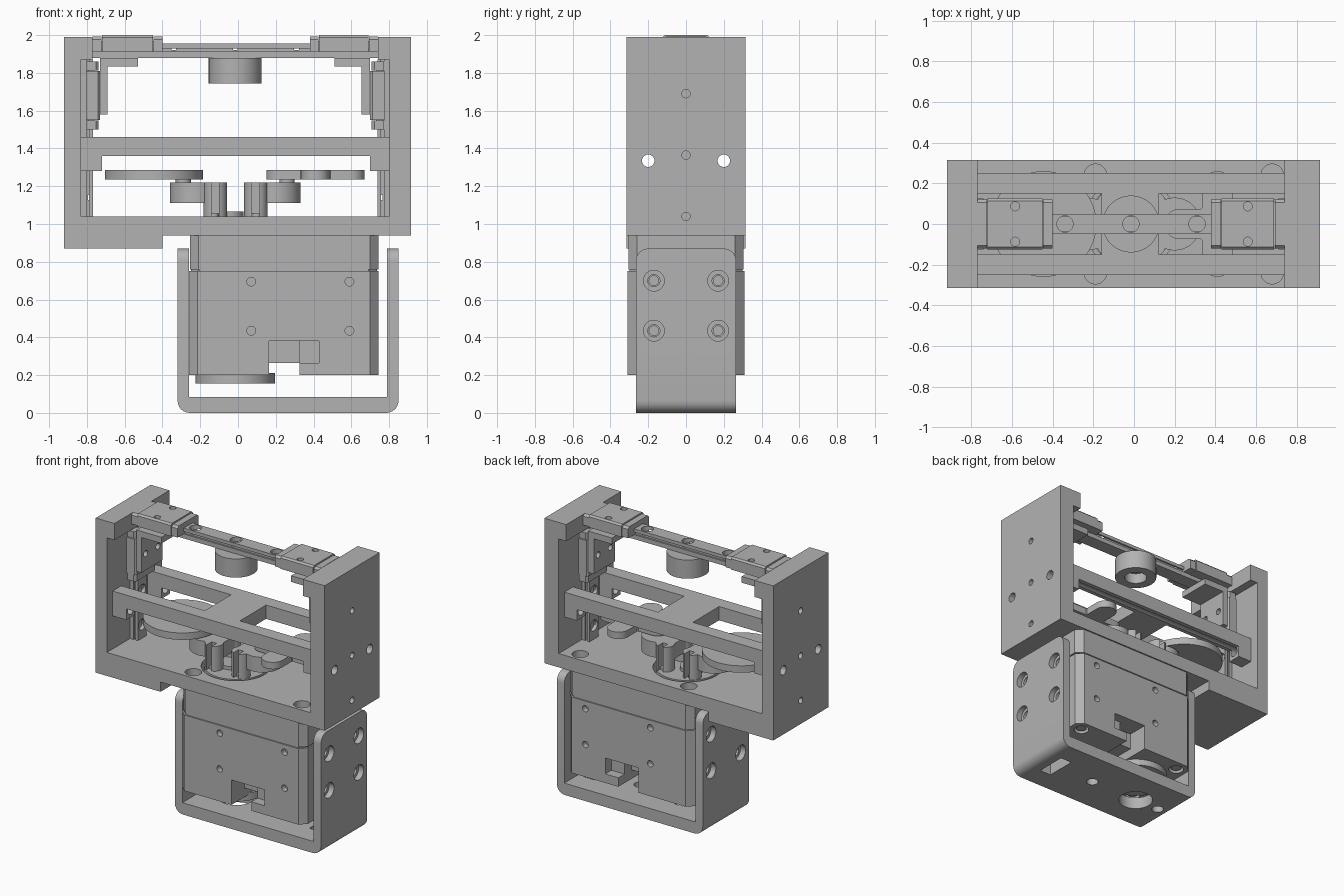
import bpy, bmesh, math
from mathutils import Matrix, Vector

if "Cube" in bpy.data.objects:
    bpy.data.objects.remove(bpy.data.objects["Cube"], do_unlink=True)

grey = bpy.data.materials.new("machined grey")
grey.use_nodes = True
grey.diffuse_color = (0.45, 0.45, 0.45, 1)
grey.node_tree.nodes["Principled BSDF"].inputs["Base Color"].default_value = grey.diffuse_color


def make(name, bm):
    mesh = bpy.data.meshes.new(name)
    bm.to_mesh(mesh)
    bm.free()
    mesh.materials.append(grey)
    ob = bpy.data.objects.new(name, mesh)
    bpy.context.collection.objects.link(ob)
    return ob


def box(name, x, y, z, bevel=0, rule=None, segments=1):
    """Box from (min, max) pairs, with the edges chosen by rule bevelled."""
    bm = bmesh.new()
    bmesh.ops.create_cube(bm, size=1)
    for v in bm.verts:
        v.co = Vector([a[0] if c < 0 else a[1] for a, c in zip((x, y, z), v.co)])
    if bevel:
        edges = [e for e in bm.edges if rule(e.verts[0].co, e.verts[1].co)]
        bmesh.ops.bevel(bm, geom=edges, offset=bevel, segments=segments,
                        profile=0.5, affect='EDGES')
    return make(name, bm)


def cyl(name, axis, center, r, span, sides=40):
    """Cylinder along an axis; center gives the other two coordinates."""
    bm = bmesh.new()
    bmesh.ops.create_cone(bm, cap_ends=True, segments=sides, radius1=r, radius2=r,
                          depth=span[1] - span[0])
    mid = (span[0] + span[1]) / 2
    if axis == 'x':
        m = Matrix.Translation((mid, *center)) @ Matrix.Rotation(math.pi / 2, 4, 'Y')
    elif axis == 'y':
        m = Matrix.Translation((center[0], mid, center[1])) @ Matrix.Rotation(math.pi / 2, 4, 'X')
    else:
        m = Matrix.Translation((*center, mid))
    bm.transform(m)
    return make(name, bm)


def combine(target, others, op='DIFFERENCE'):
    for c in others:
        mod = target.modifiers.new("bool", 'BOOLEAN')
        mod.object, mod.operation, mod.solver = c, op, 'EXACT'
        with bpy.context.temp_override(object=target, active_object=target):
            bpy.ops.object.modifier_apply(modifier=mod.name)
        bpy.data.objects.remove(c, do_unlink=True)
    return target


def holes(axis, points, r, span):
    return [cyl("cutter", axis, p, r, span) for p in points]


def vertical(a, b):
    return abs(a.z - b.z) > 0.01


# Outer frame with inward lips, stepped foot and bolt holes
frame = box("frame", (-.92, .915), (-.315, .315), (.87, 1.99))
bolts = [(x, y) for x in (-.19, .68) for y in (-.24, .24)]
side_bolts = [(-.2, 1.335), (.2, 1.335)]
combine(frame, [
    box("cutter", (-.83, .80), (-1, 1), (1.04, 1.87)),
    box("cutter", (-.77, .74), (-1, 1), (1.8, 2.2)),
    box("cutter", (-.4, 1), (-1, 1), (.5, .94)),
    cyl("cutter", 'z', (-.015, 0), .23, (.8, 1.2)),
    *holes('z', bolts, .055, (.98, 1.2)),
    *holes('x', side_bolts, .033, (-1, 1)),
    *holes('x', [(0, 1.69), (0, 1.365), (0, 1.04)], .022, (.88, 1)),
    *holes('x', [(0, 1.69), (0, 1.365), (0, 1.04)], .022, (-1, -.89))])

# H-shaped middle plate with legs at its ends
plate = box("middle_plate", (-.83, .80), (-.25, .25), (1.28, 1.46))
combine(plate, [
    box("cutter", (-.72, .70), (-1, 1), (1, 1.36)),
    box("cutter", (-1, -.16), (-.15, .15), (1, 2)),
    box("cutter", (.12, 1), (-.15, .15), (1, 2)),
    *holes('x', side_bolts, .033, (-1, 1))])


def slide(name, matrix, length, carriages, height, rail_holes):
    """Rail lying along local x on z = 0, carrying blocks at the given spans."""
    low = height * .25
    rail = box(name + "_rail", (0, length), (-.05, .05), (0, height * .62))
    grooves = [box("cutter", (-1, 3), (s * .05 - .012, s * .05 + .012),
                   (height * .27, height * .42)) for s in (-1, 1)]
    combine(rail, grooves + holes('z', [(h, 0) for h in rail_holes], .04, (height * .35, 1)))
    parts = [rail]
    for a, b in carriages:
        block = box(name + "_carriage", (a + .05, b - .05), (-.125, .125), (low, height),
                    .012, lambda p, q: abs(p.x - q.x) > .01 and p.z > low + .01)
        mid = (a + b) / 2
        combine(block, holes('z', [(mid, -.087), (mid, .087)], .022, (height * .6, 1)))
        parts.append(block)
        for s, e in ((a, a + .047), (b - .047, b)):
            parts.append(box(name + "_end_cap", (s, e), (-.12, .12), (low + .003, height - .008),
                             .015, lambda p, q: abs(p.x - q.x) > .01 and p.z > low + .01))
        parts.append(box(name + "_carriage_core", (a + .04, b - .04), (-.11, .11),
                         (low + .01, height - .03)))
    for p in parts:
        p.data.transform(matrix)


# Top slide and the two upright slides
slide("top", Matrix.Translation((-.77, 0, 1.88)), 1.51, [(0, .37), (1.15, 1.51)], .12,
      (.43, .755, 1.08))
up_left = Matrix(((0, 0, 1, -.83), (0, -1, 0, 0), (1, 0, 0, 1.04), (0, 0, 0, 1)))
up_right = Matrix(((0, 0, -1, .80), (0, 1, 0, 0), (1, 0, 0, 1.04), (0, 0, 0, 1)))
for name, m in (("left_upright", up_right), ("right_upright", up_left)):
    slide(name, m, .83, [(.46, .82)], .1, (.1, .35))

# Angle brackets joining the upright carriages to the top rail
for name, wall, foot, end in (("right", -.73, -.69, -.53), ("left", .70, .655, .51)):
    span = sorted((wall, foot))
    angle = box(name + "_angle_bracket", span, (-.12, .12), (1.58, 1.88))
    combine(angle, [box("flange", sorted((wall, end)), (-.12, .12), (1.835, 1.88))], 'UNION')
    combine(angle, holes('x', [(-.07, 1.7), (.07, 1.7)], .022, (span[0] - .1, span[1] + .1)))

# Ring hanging from the top rail
ring = cyl("hanging_ring", 'z', (-.015, 0), .14, (1.745, 1.88), 64)
combine(ring, [cyl("cutter", 'z', (-.015, 0), .075, (1.6, 1.82)),
               cyl("cutter", 'z', (-.015, 0), .03, (1.6, 1.86))])

# Round plate and cross-shaped horn above the base
cyl("round_plate", 'z', (-.445, 0), .26, (1.235, 1.285), 64)
horn = cyl("cross_horn", 'z', (.41, 0), .11, (1.235, 1.285))
arms = [box("arm", (.225, .595), (-.075, .075), (1.235, 1.285)),
        box("arm", (.335, .485), (-.185, .185), (1.235, 1.285))]
tips = [(.225, 0), (.595, 0), (.41, -.185), (.41, .185)]
combine(horn, arms + [cyl("tip", 'z', t, .075, (1.235, 1.285)) for t in tips], 'UNION')

# Cranks: a round head beside a pair of notched posts
for name, head, post, s in (("right", -.23, -.12, 1), ("left", .20, .095, -1)):
    cyl(name + "_crank_head", 'z', (head, 0), .13, (1.11, 1.22), 48)
    for y in (-.1, .1):
        leg = cyl(name + "_crank_post", 'z', (post, y), .062, (1.03, 1.22), 32)
        combine(leg, [box("cutter", (post - .02, post + .02),
                          sorted((y, y * 2)), (1.0, 1.3))])
    box(name + "_crank_web", (post - .05, post + .05), (-.1, .1), (1.11, 1.22))
    cyl(name + "_crank_pin", 'z', (head + s * -.06, 0), .04, (1.11, 1.26), 24)

# Drive hub seated in the base opening
cyl("drive_hub", 'z', (-.015, 0), .21, (.92, 1.04), 64)
cyl("hub_boss", 'z', (-.055, 0), .085, (1.03, 1.065))
for i in range(4):
    a = math.pi / 4 + i * math.pi / 2
    cyl("hub_screw", 'z', (-.015 + .16 * math.cos(a), .16 * math.sin(a)), .025, (1.03, 1.055), 20)

# Motor housing: chamfered lower case and cap, with cable notches
case = box("motor_case", (-.26, .745), (-.31, .31), (.2, .75), .045, vertical)
face_points = [(x, z) for x in (.07, .59) for z in (.435, .695)]
mount = [(y, z) for y in (-.17, .17) for z in (.435, .7)]
cutters = [box("cutter", (.165, .325), (-1, 1), (.1, .265))]
for s in (-1, 1):
    cutters += [box("cutter", (.165, .325), sorted((s * .16, s)), (.1, .38)),
                box("cutter", (.32, .43), sorted((s * .24, s)), (.265, .38))]
    cutters += holes('y', face_points, .023, sorted((s * .27, s)))
cutters += holes('x', mount, .025, (.68, 1)) + holes('x', mount, .025, (-1, -.2))
corners = [(x, y) for x in (-.18, .66) for y in (-.23, .23)]
combine(case, cutters + holes('z', corners, .05, (.1, .24)))
for c in corners:
    cyl("case_screw", 'z', c, .036, (.21, .25), 20)
box("case_seam", (-.25, .735), (-.3, .3), (.74, .77), .045, vertical)
box("motor_cap", (-.255, .745), (-.305, .305), (.76, .94), .045, vertical)
idler = cyl("idler_disc", 'z', (-.015, 0), .21, (.155, .21), 64)
combine(idler, [cyl("cutter", 'z', (-.015, 0), .06, (.1, .19))])

# U-shaped mounting bracket with rounded corners
yoke = box("u_bracket", (-.32, .85), (-.265, .265), (0, .87), .065,
           lambda p, q: (abs(p.y - q.y) > .01 and p.z < .1) or
           (abs(p.x - q.x) > .01 and p.z > .5), 6)
combine(yoke, [
    box("cutter", (-.26, .79), (-1, 1), (.085, 2)),
    box("cutter", (.65, .74), (-.11, .11), (-1, .3)),
    *holes('z', [(-.015, 0)], .115, (-1, .3)),
    *holes('z', [(.37, 0), (-.21, 0)], .04, (-1, .3)),
    *holes('x', mount, .055, (.81, 1)), *holes('x', mount, .055, (-1, -.28)),
    *holes('x', mount, .032, (.7, 1)), *holes('x', mount, .032, (-1, -.25))])

# Smooth the round surfaces and keep the corners crisp
for ob in bpy.context.scene.objects:
    ob.select_set(ob.type == 'MESH')
    if ob.type == 'MESH':
        bpy.context.view_layer.objects.active = ob
bpy.ops.object.shade_smooth_by_angle(angle=math.radians(25))
